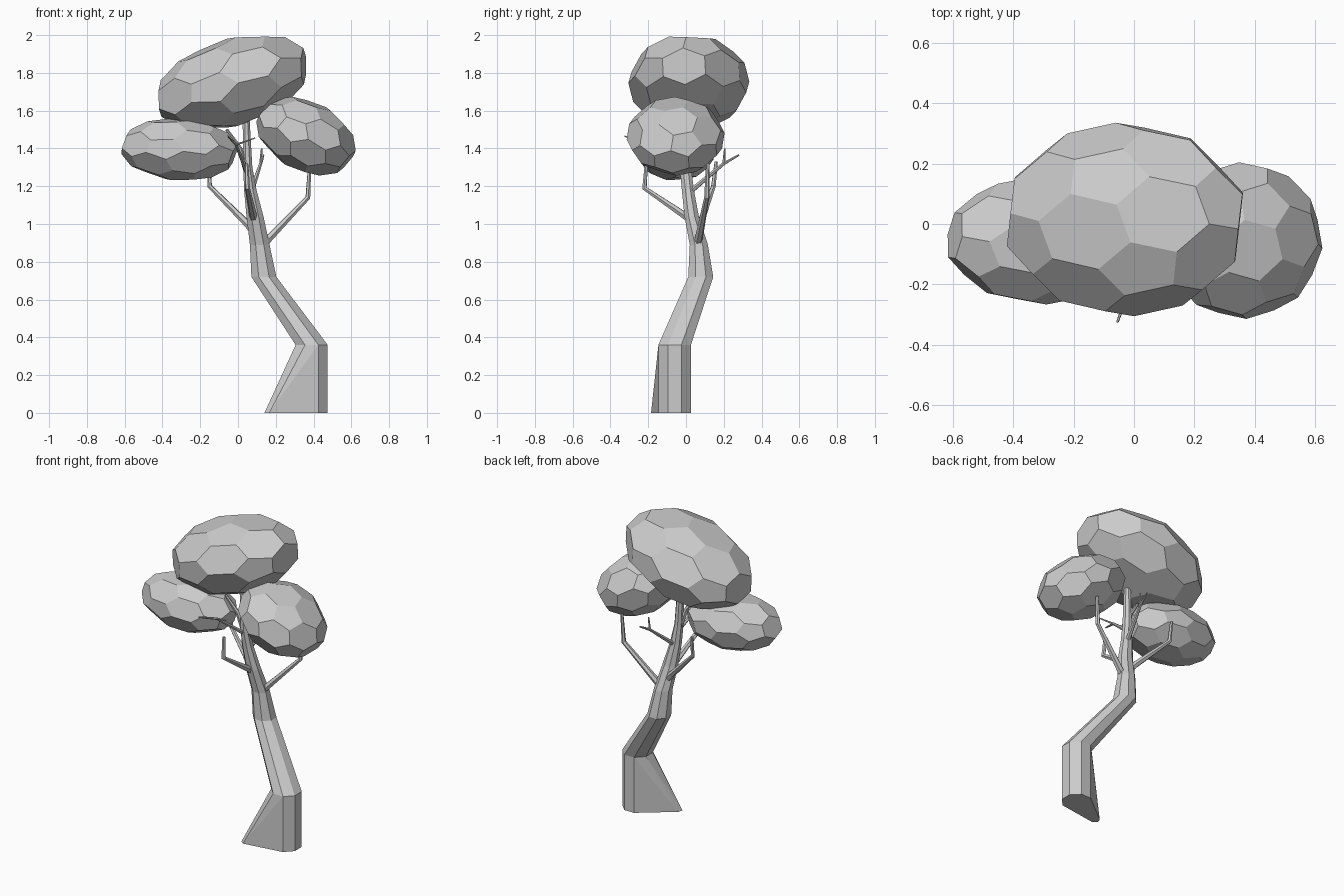
import bpy, bmesh
from math import cos, sin, pi, radians
from mathutils import Matrix

if "Cube" in bpy.data.objects:
    bpy.data.objects.remove(bpy.data.objects["Cube"])


def add_object(name, bm):
    bmesh.ops.recalc_face_normals(bm, faces=bm.faces)
    mesh = bpy.data.meshes.new(name)
    bm.to_mesh(mesh)
    bm.free()
    obj = bpy.data.objects.new(name, mesh)
    bpy.context.collection.objects.link(obj)
    return obj


def hull(bm):
    res = bmesh.ops.convex_hull(bm, input=bm.verts)
    loose = [v for v in bm.verts if not v.link_faces]
    bmesh.ops.delete(bm, geom=loose, context='VERTS')
    bmesh.ops.dissolve_limit(bm, angle_limit=radians(1), verts=bm.verts, edges=bm.edges)


def ring(bm, x, y, z, rx, ry, sides=8):
    return [bm.verts.new((x + rx * cos(2 * pi * (i + .5) / sides) / cos(pi / sides),
                          y + ry * sin(2 * pi * (i + .5) / sides) / cos(pi / sides), z))
            for i in range(sides)]


def leaf_ball(name, centre, size, tilt):
    # football-like solid: every icosahedron edge cut into thirds, then hulled
    src = bmesh.new()
    bmesh.ops.create_icosphere(src, subdivisions=1, radius=1)
    bm = bmesh.new()
    for e in src.edges:
        a, b = e.verts[0].co, e.verts[1].co
        for t in (1 / 3, 2 / 3):
            bm.verts.new(a.lerp(b, t).normalized())
    src.free()
    hull(bm)
    m = (Matrix.Translation(centre) @ Matrix.Rotation(radians(tilt), 4, 'Y')
         @ Matrix.Diagonal((*[s * 1.02 for s in size], 1)) @ Matrix.Rotation(radians(-28), 4, 'X'))
    bm.transform(m)
    return add_object(name, bm)


def branch(name, *points):
    # tapered low-sided tube through (x, y, z, radius) points
    cu = bpy.data.curves.new(name, 'CURVE')
    cu.dimensions = '3D'
    cu.bevel_depth = 1
    cu.bevel_resolution = 1
    cu.use_fill_caps = True
    sp = cu.splines.new('POLY')
    sp.points.add(len(points) - 1)
    sp.use_smooth = False
    for p, (x, y, z, r) in zip(sp.points, points):
        p.co = (x, y, z, 1)
        p.radius = r
    obj = bpy.data.objects.new(name, cu)
    bpy.context.collection.objects.link(obj)
    return obj


# Foliage
leaf_ball("crown_top", (-.03, .015, 1.75), (.42, .315, .228), -18)
leaf_ball("crown_left", (-.31, -.055, 1.395), (.31, .208, .165), 3)
leaf_ball("crown_right", (.36, -.055, 1.465), (.275, .255, .184), 26)

# Trunk base with its root flaring to the left
bm = bmesh.new()
ring(bm, .39, -.06, 0, .085, .086)
ring(bm, .39, -.06, .36, .085, .086)
for x, y in ((.14, -.165), (.15, -.135), (.165, -.185)):
    bm.verts.new((x, y, 0))
hull(bm)
add_object("trunk_base", bm)

# Bent, tapering trunk
bm = bmesh.new()
sections = [(.39, -.06, .36, .085, .086), (.137, .078, .72, .066, .066),
            (.115, .068, .89, .052, .048), (.09, .03, 1.04, .045, .038),
            (.065, .01, 1.18, .033, .032), (.052, -.003, 1.3, .024, .03),
            (.042, -.01, 1.58, .018, .02)]
rings = [ring(bm, *s) for s in sections]
for a, b in zip(rings, rings[1:]):
    for i in range(8):
        j = (i + 1) % 8
        bm.faces.new((a[i], a[j], b[j], b[i]))
bm.faces.new(rings[0][::-1])
bm.faces.new(rings[-1])
add_object("trunk", bm)

# Main branches, each with an elbow
branch("branch_right", (.12, .06, .86, .024), (.15, .065, .91, .022), (.37, .11, 1.14, .014), (.38, .115, 1.32, .009))
branch("branch_left", (.10, .06, .94, .024), (.05, .075, 1.0, .02), (-.15, .145, 1.2, .013), (-.155, .16, 1.33, .009))
branch("branch_front", (.085, .03, 1.02, .022), (.05, -.22, 1.19, .014), (.045, -.21, 1.32, .009))
branch("branch_upper", (.055, 0, 1.25, .018), (.01, -.02, 1.4, .013), (-.06, -.04, 1.5, .008))

# Bare twigs with forks
branch("twig_back", (.07, .02, 1.17, .015), (.12, .2, 1.32, .009), (.135, .28, 1.365, .005))
branch("twig_back_fork", (.12, .2, 1.32, .008), (.125, .205, 1.4, .004))
branch("twig_front", (.05, -.01, 1.27, .014), (-.01, -.2, 1.42, .008), (-.055, -.325, 1.465, .004))
branch("twig_front_fork", (-.01, -.2, 1.42, .006), (.09, -.25, 1.455, .003))
